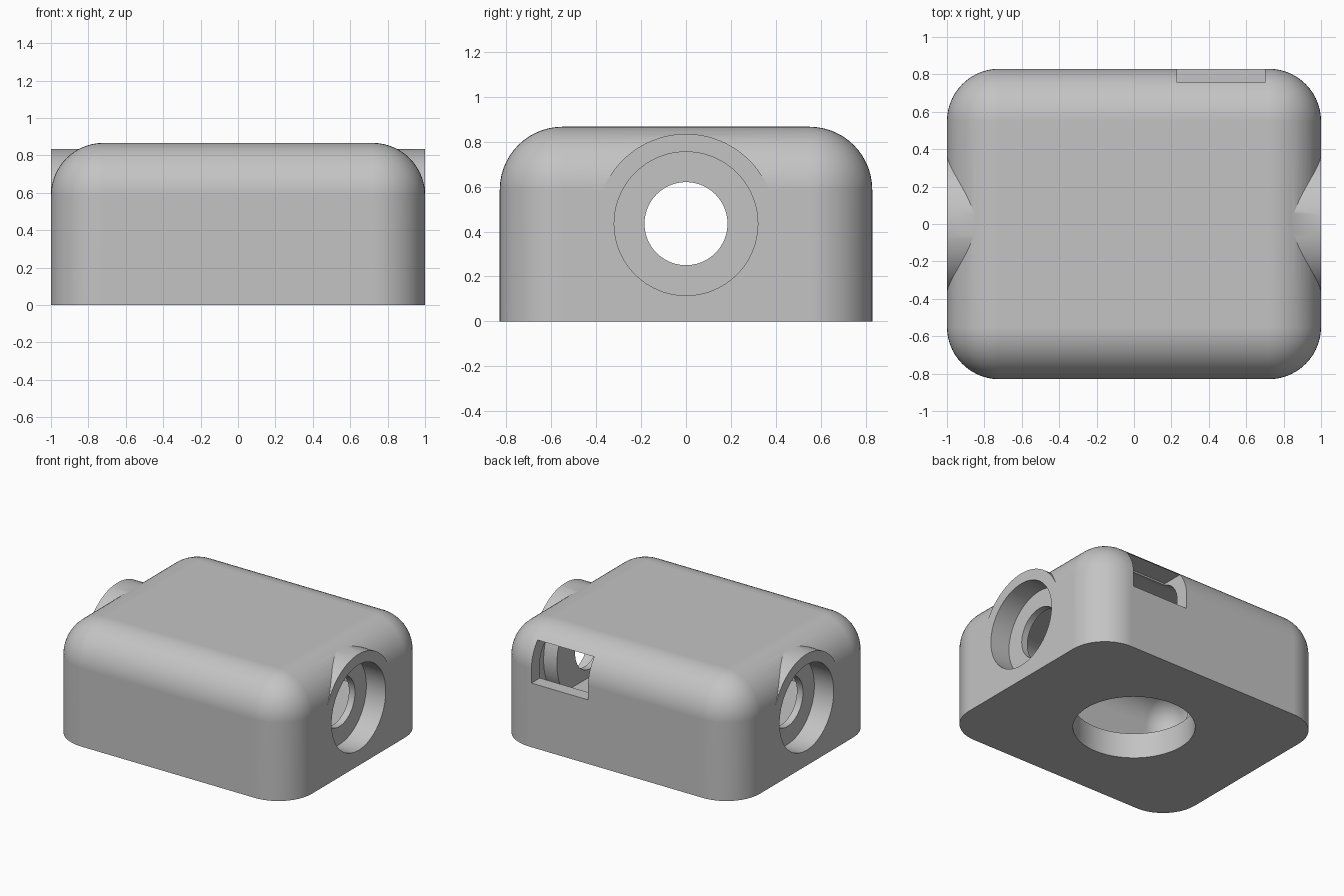
import bpy
import bmesh
from math import pi, radians
from mathutils import Matrix, Vector

old = bpy.data.objects.get("Cube")
if old:
    bpy.data.objects.remove(old, do_unlink=True)

grey = bpy.data.materials.new("plain_grey")
grey.use_nodes = True
grey.diffuse_color = (0.55, 0.55, 0.55, 1)
grey.node_tree.nodes["Principled BSDF"].inputs["Base Color"].default_value = (0.55, 0.55, 0.55, 1)

PORT_Z = 0.435


def finish(name, bm):
    bmesh.ops.recalc_face_normals(bm, faces=bm.faces)
    mesh = bpy.data.meshes.new(name)
    bm.to_mesh(mesh)
    bm.free()
    mesh.materials.append(grey)
    obj = bpy.data.objects.new(name, mesh)
    bpy.context.collection.objects.link(obj)
    return obj


def box(name, low, high, radius=0):
    """Box with every edge rounded except those around the base."""
    low, high = Vector(low), Vector(high)
    bm = bmesh.new()
    bmesh.ops.create_cube(bm, size=1)
    for v in bm.verts:
        v.co = (low + high) / 2 + v.co * (high - low)
    if radius:
        edges = [e for e in bm.edges if any(v.co.z > low.z + 0.01 for v in e.verts)]
        bmesh.ops.bevel(bm, geom=edges, offset=radius, segments=14,
                        profile=0.5, affect='EDGES')
    return finish(name, bm)


def cylinder(name, radius, start, end, axis='X'):
    """Cylinder along x at port height, or along z through the middle."""
    bm = bmesh.new()
    middle = (start + end) / 2
    if axis == 'X':
        place = Matrix.Translation((middle, 0, PORT_Z)) @ Matrix.Rotation(pi / 2, 4, 'Y')
    else:
        place = Matrix.Translation((0, 0, middle))
    bmesh.ops.create_cone(bm, cap_ends=True, segments=96, radius1=radius,
                          radius2=radius, depth=abs(end - start), matrix=place)
    return finish(name, bm)


def combine(target, tool, operation):
    mod = target.modifiers.new(tool.name, 'BOOLEAN')
    mod.operation = operation
    mod.solver = 'EXACT'
    mod.object = tool
    bpy.context.view_layer.objects.active = target
    bpy.ops.object.modifier_apply(modifier=mod.name)
    bpy.data.objects.remove(tool, do_unlink=True)


# Rounded shell with a hollow inside
housing = box("housing", (-1, -0.83, 0), (1, 0.83, 0.867), 0.28)
combine(housing, box("cavity", (-0.9, -0.73, 0.19), (0.9, 0.73, 0.77), 0.18), 'DIFFERENCE')

# Collar, recess and through hole on each side
for side in (-1, 1):
    combine(housing, cylinder("port_collar", 0.4, side * 0.79, side), 'UNION')
    combine(housing, cylinder("port_recess", 0.32, side * 0.84, side * 1.1), 'DIFFERENCE')
    combine(housing, cylinder("port_hole", 0.185, side * 0.7, side * 1.1), 'DIFFERENCE')

# Round opening in the base and the slot in the back
combine(housing, cylinder("base_opening", 0.415, -0.1, 0.3, 'Z'), 'DIFFERENCE')
combine(housing, box("back_slot", (0.23, 0.6, 0.48), (0.7, 1, 0.775)), 'DIFFERENCE')

# Smooth curves, crisp cut edges
bpy.ops.object.select_all(action='DESELECT')
housing.select_set(True)
bpy.context.view_layer.objects.active = housing
bpy.ops.object.shade_smooth_by_angle(angle=radians(30))
weighted = housing.modifiers.new("even_shading", 'WEIGHTED_NORMAL')
weighted.keep_sharp = True
